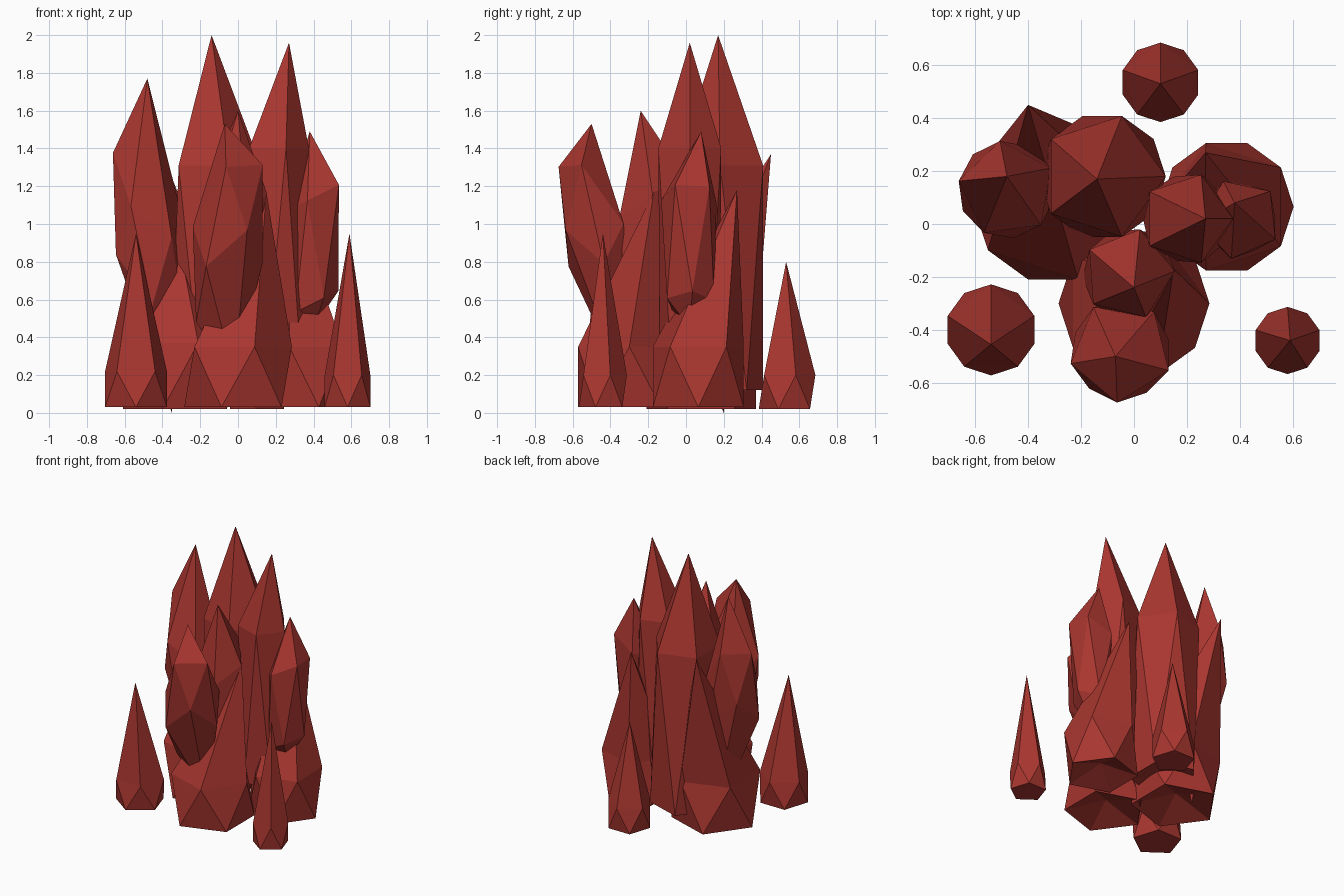
import bpy, bmesh, math

if "Cube" in bpy.data.objects:
    bpy.data.objects.remove(bpy.data.objects["Cube"])

red = bpy.data.materials.new("crystal red")
red.diffuse_color = (0.40, 0.037, 0.029, 1)
red.use_nodes = True
red.node_tree.nodes["Principled BSDF"].inputs["Base Color"].default_value = red.diffuse_color


def crystal(name, center, r, tip, shoulder, foot, base, turn=90, tilt=(0, 0), taper=1.0, root=None):
    """Stretched icosahedron: tip, shoulder ring of five, foot ring of five, base point."""
    cx, cy = center
    bm = bmesh.new()

    def ring(z, radius, start):
        pts = []
        for i in range(5):
            a = math.radians(start + 72 * i)
            x, y = radius * math.cos(a), radius * math.sin(a)
            pts.append(bm.verts.new((cx + x, cy + y, z + tilt[0] * x + tilt[1] * y)))
        return pts

    top = bm.verts.new(tip)
    up = ring(shoulder, r, turn)
    low = ring(foot, r * taper, turn + 36)
    bottom = bm.verts.new((*(root or center), base))
    for i in range(5):
        j = (i + 1) % 5
        bm.faces.new((top, up[i], up[j]))
        bm.faces.new((up[i], low[i], up[j]))
        bm.faces.new((low[i], low[j], up[j]))
        bm.faces.new((bottom, low[j], low[i]))
    bmesh.ops.recalc_face_normals(bm, faces=bm.faces)
    mesh = bpy.data.meshes.new(name)
    bm.to_mesh(mesh)
    bm.free()
    mesh.materials.append(red)
    bpy.context.collection.objects.link(bpy.data.objects.new(name, mesh))


# Tall central spires
crystal("tallest_spire", (-0.12, 0.18), 0.24, (-0.14, 0.17, 2.0), 1.31, 0.12, 0.15, 0)
crystal("right_spire", (0.20, 0.02), 0.175, (0.27, 0.02, 1.96), 1.40, 0.25, 0.2, 0, taper=0.95)
crystal("middle_spire", (-0.02, -0.19), 0.175, (0.0, -0.24, 1.60), 1.15, 0.25, 0.2, 76, (0, 0.7))

# Upper leaning spires with raised feet around the cluster
crystal("left_spire", (-0.48, 0.13), 0.185, (-0.48, 0.18, 1.77), 1.18, 0.77, 0.0, 170, (-0.9, 1.0),
        root=(-0.35, 0.20))
crystal("right_side_spire", (0.40, 0.02), 0.155, (0.38, 0.08, 1.49), 1.14, 0.58, 0.45, -30, (0.5, 0), 0.85)
crystal("front_spire", (-0.05, -0.48), 0.195, (-0.07, -0.50, 1.53), 1.08, 0.70, 0.2, -94, (0.8, -1.2), 0.95,
        root=(-0.02, -0.35))

# Wide leaning base crystals, hollowed underneath
crystal("left_base", (-0.305, 0.08), 0.305, (-0.40, 0.45, 1.37), 0.37, 0.02, 0.12, 0)
crystal("right_base", (0.35, 0.065), 0.253, (0.27, 0.27, 1.18), 0.35, 0.03, 0.12, 36)
crystal("front_base", (0.0, -0.30), 0.285, (0.15, -0.17, 1.17), 0.35, 0.03, 0.12, 0)

# Small separate crystals
crystal("left_shard", (-0.54, -0.40), 0.172, (-0.54, -0.455, 0.95), 0.22, 0.03, 0.03)
crystal("right_shard", (0.58, -0.44), 0.127, (0.59, -0.44, 0.95), 0.20, 0.03, 0.03)
crystal("back_shard", (0.10, 0.535), 0.15, (0.10, 0.53, 0.80), 0.20, 0.02, 0.02)
